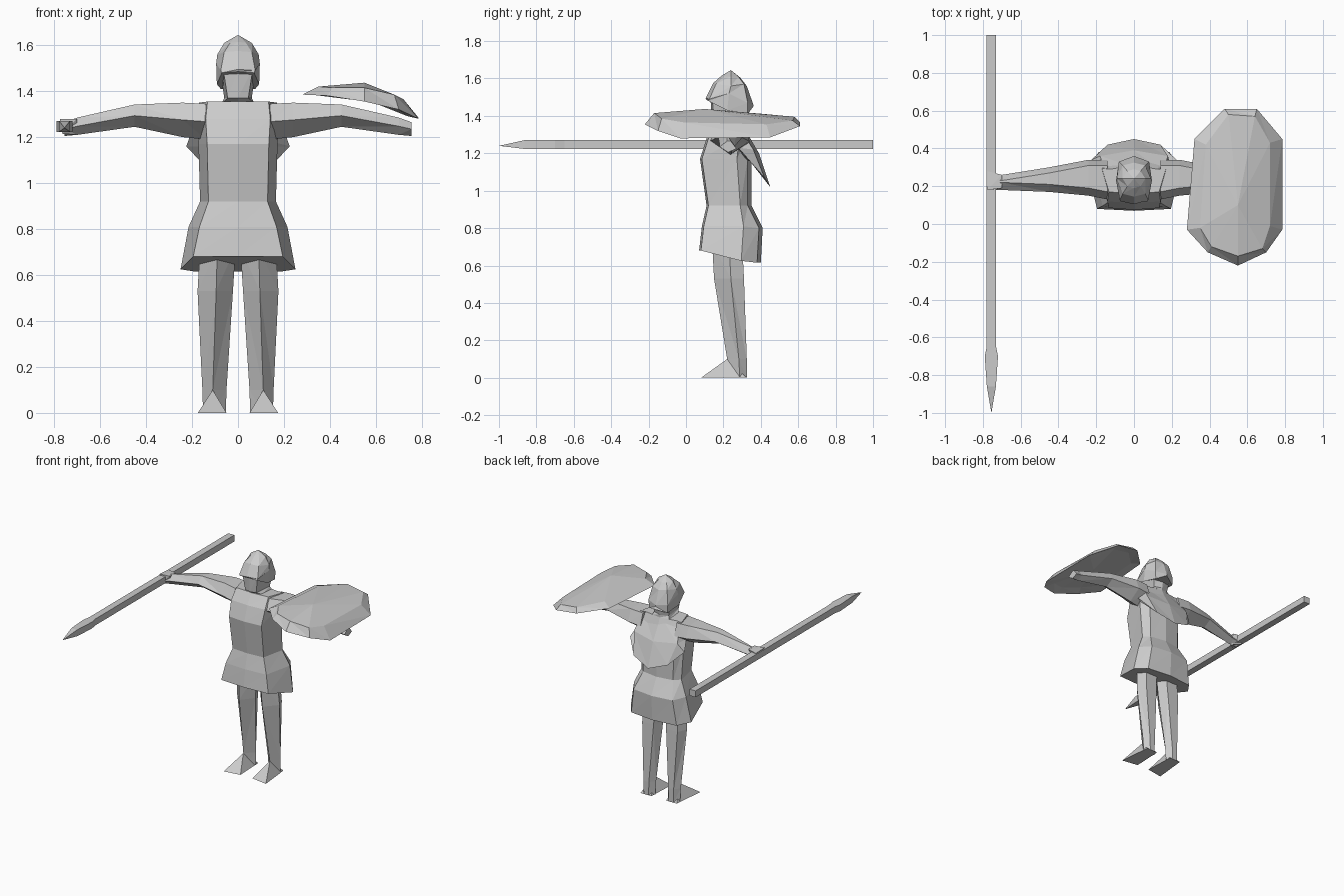
import bpy, bmesh, math
from mathutils import Vector

cube = bpy.data.objects.get("Cube")
if cube:
    bpy.data.objects.remove(cube, do_unlink=True)

GREY = (0.6, 0.6, 0.6, 1)
mat = bpy.data.materials.new("plain grey")
mat.use_nodes = True
mat.diffuse_color = GREY
mat.node_tree.nodes["Principled BSDF"].inputs["Base Color"].default_value = GREY
mat.node_tree.nodes["Principled BSDF"].inputs["Roughness"].default_value = 0.8


def finish(name, bm):
    bmesh.ops.remove_doubles(bm, verts=bm.verts, dist=1e-4)
    bmesh.ops.recalc_face_normals(bm, faces=bm.faces)
    me = bpy.data.meshes.new(name)
    bm.to_mesh(me)
    bm.free()
    me.materials.append(mat)
    ob = bpy.data.objects.new(name, me)
    bpy.context.collection.objects.link(ob)
    return ob


def loft(name, rings, side=1, cap=True):
    """Skin between rings of 3D points; a one-point ring makes a tip."""
    bm = bmesh.new()
    n = max(len(r) for r in rings)
    rows = []
    for r in rings:
        vs = [bm.verts.new((p[0] * side, p[1], p[2])) for p in r]
        rows.append(vs * n if len(vs) == 1 else vs)
    for a, b in zip(rows, rows[1:]):
        for i in range(n):
            j = (i + 1) % n
            quad = list(dict.fromkeys((a[i], a[j], b[j], b[i])))
            # fold each quad into two triangles for the faceted look
            bm.faces.new(quad[:3])
            if len(quad) == 4:
                bm.faces.new((quad[0], quad[2], quad[3]))
    for row in (rows[0], rows[-1]):
        if cap and row[0] is not row[1]:
            bm.faces.new(row)
    return finish(name, bm)


def hull(name, pts, side=1):
    bm = bmesh.new()
    for p in pts:
        bm.verts.new((p[0] * side, p[1], p[2]))
    bmesh.ops.convex_hull(bm, input=bm.verts)
    return finish(name, bm)


def sym_ring(half, slope=0.0, y0=0.0):
    """Mirror (x, y, z) half outline, front to back, into a closed ring."""
    left = [(x, y, z) for x, y, z in half]
    right = [(-x, y, z) for x, y, z in reversed(half) if x > 0]
    return left + right


# Tunic: hem, hip, waist, chest, shoulders
def tunic_row(w, front, back, zf, zs, zb):
    return sym_ring([(0, front, zf), (w * 0.78, front + 0.01, zf),
                     (w, (front + back) / 2 + 0.06, zs),
                     (w * 0.75, back - 0.02, zb), (0, back, zb)])


loft("tunic", [
    tunic_row(0.25, 0.07, 0.40, 0.68, 0.625, 0.615),
    tunic_row(0.215, 0.085, 0.41, 0.81, 0.81, 0.80),
    tunic_row(0.165, 0.11, 0.35, 0.92, 0.92, 0.92),
    tunic_row(0.172, 0.075, 0.35, 1.17, 1.17, 1.17),
    tunic_row(0.18, 0.11, 0.34, 1.28, 1.29, 1.28),
    tunic_row(0.17, 0.16, 0.31, 1.355, 1.35, 1.35),
])

# Short cape hanging from the shoulders at the back
loft("cape", [
    sym_ring([(0, 0.22, 1.34), (0.17, 0.23, 1.33), (0.15, 0.28, 1.345), (0, 0.30, 1.355)]),
    sym_ring([(0, 0.26, 1.22), (0.20, 0.28, 1.23), (0.18, 0.36, 1.22), (0, 0.39, 1.20)]),
    sym_ring([(0, 0.32, 1.16), (0.225, 0.34, 1.16), (0.14, 0.42, 1.07), (0, 0.45, 1.02)]),
])

# Head and helmet
loft("head", [
    sym_ring([(0, 0.17, 1.35), (0.07, 0.19, 1.35), (0.07, 0.30, 1.35), (0, 0.31, 1.35)]),
    sym_ring([(0, 0.14, 1.37), (0.045, 0.15, 1.37), (0.06, 0.29, 1.37), (0, 0.31, 1.37)]),
    sym_ring([(0, 0.13, 1.50), (0.065, 0.14, 1.50), (0.075, 0.31, 1.48), (0, 0.33, 1.48)]),
])
loft("helmet", [
    sym_ring([(0, 0.11, 1.485), (0.07, 0.12, 1.48), (0.092, 0.22, 1.43),
              (0.075, 0.33, 1.41), (0, 0.36, 1.45)]),
    sym_ring([(0, 0.105, 1.495), (0.075, 0.125, 1.49), (0.095, 0.23, 1.52),
              (0.08, 0.33, 1.47), (0, 0.36, 1.46)]),
    sym_ring([(0, 0.145, 1.575), (0.06, 0.16, 1.57), (0.09, 0.24, 1.56),
              (0.06, 0.31, 1.57), (0, 0.325, 1.56)]),
    sym_ring([(0, 0.19, 1.615), (0.035, 0.20, 1.61), (0.06, 0.24, 1.61),
              (0.035, 0.28, 1.61), (0, 0.29, 1.605)]),
    [(0, 0.24, 1.645)],
])

# Legs, feet and arms for both sides
for side, label in ((1, "left"), (-1, "right")):
    def leg_row(z, inner, outer, front, back, shin):
        mid = (front + back) / 2 + 0.01
        return [(shin, front, z), (outer, mid, z), (outer - 0.03, back, z),
                (inner + 0.03, back, z), (inner, mid, z)]

    loft(label + "_leg", [
        leg_row(0.72, 0.01, 0.165, 0.14, 0.30, 0.09),
        leg_row(0.53, 0.022, 0.176, 0.15, 0.31, 0.095),
        leg_row(0.10, 0.05, 0.155, 0.22, 0.325, 0.11),
        leg_row(0.0, 0.053, 0.152, 0.23, 0.325, 0.11),
    ], side)
    hull(label + "_foot", [(0.05, 0.10, 0), (0.175, 0.08, 0), (0.15, 0.325, 0),
                           (0.06, 0.325, 0), (0.11, 0.22, 0.10)], side)

    def arm_row(x, top, bottom, front, back):
        mid = (top + bottom) / 2
        return [(x, front + 0.04, top), (x, back - 0.03, top), (x, back, mid - 0.01),
                (x, (front + back) / 2, bottom), (x, front, mid)]

    loft(label + "_arm", [
        arm_row(0.14, 1.345, 1.19, 0.13, 0.34),
        arm_row(0.24, 1.35, 1.20, 0.15, 0.34),
        arm_row(0.45, 1.342, 1.245, 0.17, 0.30),
        arm_row(0.70, 1.285, 1.21, 0.18, 0.26),
        arm_row(0.755, 1.265, 1.205, 0.18, 0.27),
    ], side)

# Fist closed round the shaft
hull("right_fist", [(-0.70, 0.19, 1.28), (-0.70, 0.26, 1.28), (-0.70, 0.22, 1.21),
                    (-0.775, 0.18, 1.28), (-0.775, 0.28, 1.275),
                    (-0.765, 0.18, 1.215), (-0.765, 0.27, 1.215)])


# Spear: square shaft with a leaf-shaped head
def spear_row(y, w, h):
    return [(-0.755 - w, y, 1.247 - h), (-0.755 + w, y, 1.247 - h),
            (-0.755 + w, y, 1.247 + h), (-0.755 - w, y, 1.247 + h)]


loft("spear_shaft", [spear_row(1.0, 0.025, 0.024), spear_row(-0.66, 0.025, 0.024)])
loft("spear_head", [spear_row(-0.65, 0.025, 0.024), spear_row(-0.70, 0.035, 0.024),
                    spear_row(-0.86, 0.024, 0.024), [(-0.755, -1.0, 1.24)]])

# Shield: rim outline, raised shoulder ring and a long ridge, over a hollow back
rim = [(0.48, 0.61, 1.365), (0.65, 0.61, 1.345), (0.785, 0.45, 1.285), (0.785, -0.03, 1.28),
       (0.70, -0.15, 1.32), (0.55, -0.22, 1.355), (0.39, -0.15, 1.38), (0.28, -0.03, 1.385),
       (0.32, 0.45, 1.385)]
shoulder = [(0.50, 0.58, 1.395), (0.64, 0.57, 1.375), (0.72, 0.43, 1.355), (0.72, -0.01, 1.365),
            (0.68, -0.13, 1.385), (0.55, -0.17, 1.415), (0.41, -0.12, 1.415),
            (0.35, -0.02, 1.42), (0.38, 0.42, 1.41)]
back = [(0.54 + (x - 0.54) * 0.8, 0.2 + (y - 0.2) * 0.8, z + 0.012) for x, y, z in rim]
loft("shield", [[(0.54, 0.2, 1.37)], back, rim, shoulder, [(0.55, 0.10, 1.437)]])
